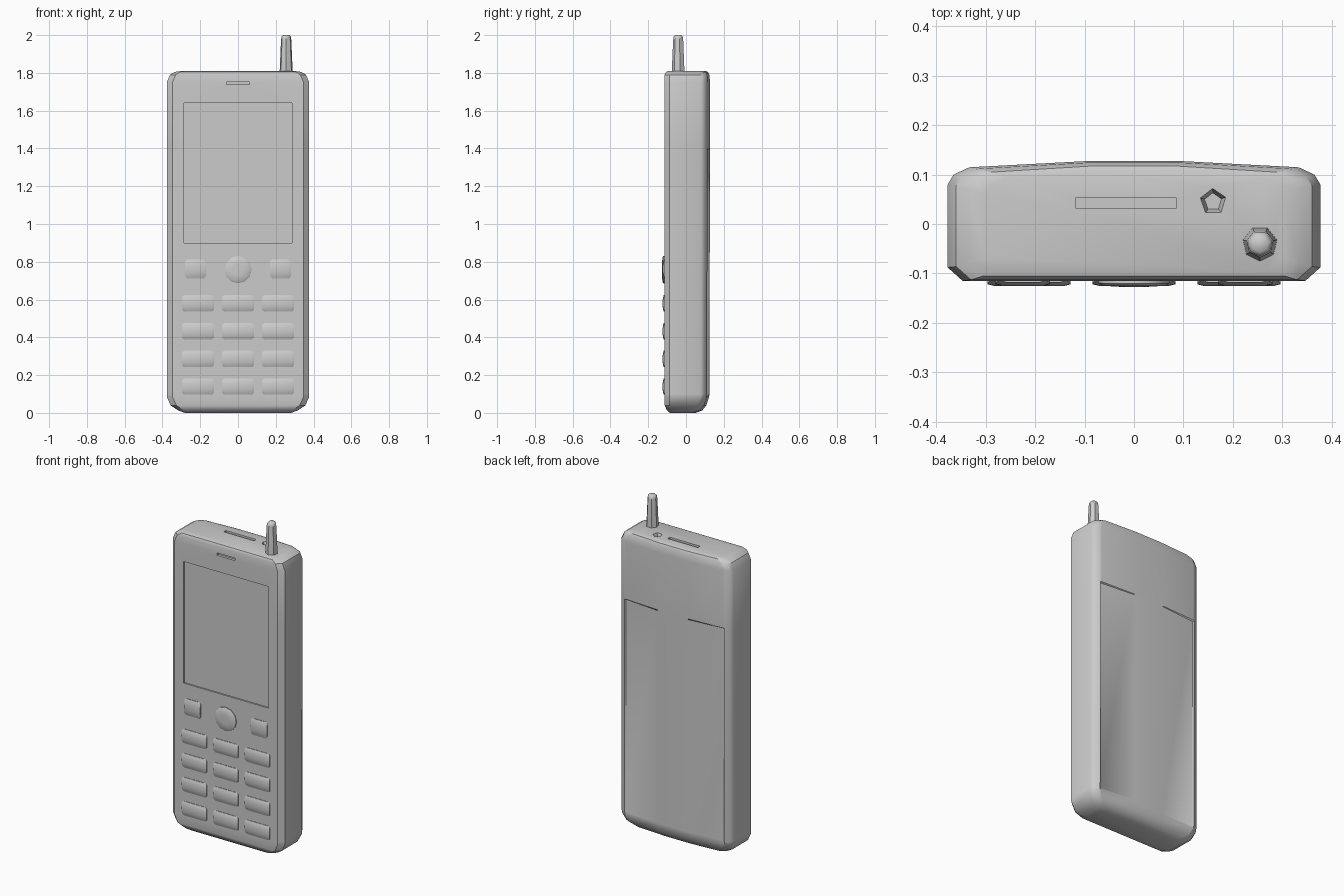
import bpy, bmesh, math

if "Cube" in bpy.data.objects:
    bpy.data.objects.remove(bpy.data.objects["Cube"])


def loft(name, rings, angle=35):
    """Skin a list of equal-length point rings and cap both ends."""
    bm = bmesh.new()
    loops = [[bm.verts.new(p) for p in r] for r in rings]
    n = len(loops[0])
    for a, b in zip(loops, loops[1:]):
        for i in range(n):
            j = (i + 1) % n
            bm.faces.new((a[i], a[j], b[j], b[i]))
    bm.faces.new(loops[0][::-1])
    bm.faces.new(loops[-1])
    bmesh.ops.recalc_face_normals(bm, faces=bm.faces)
    me = bpy.data.meshes.new(name)
    bm.to_mesh(me)
    bm.free()
    ob = bpy.data.objects.new(name, me)
    bpy.context.collection.objects.link(ob)
    smooth(ob, angle)
    return ob


def activate(ob):
    bpy.ops.object.select_all(action='DESELECT')
    ob.select_set(True)
    bpy.context.view_layer.objects.active = ob


def smooth(ob, angle):
    activate(ob)
    bpy.ops.object.shade_smooth_by_angle(angle=math.radians(angle))


def section(z, w, f, b, s=0.0):
    """Body cross-section: half width, front y, back y, cover step."""
    half = [(w - .03, f), (w, f + .027), (w, b - .047), (w - .012, b - .027),
            (w - .042, b - .013), (w - .047, b - .012 - s), (w * .27, b)]
    pts = half + [(-x, y) for x, y in reversed(half)]
    return [(x, y, z) for x, y in pts]


def cut(body, cutter):
    mod = body.modifiers.new("cut", 'BOOLEAN')
    mod.operation = 'DIFFERENCE'
    mod.solver = 'EXACT'
    mod.object = cutter
    activate(body)
    bpy.ops.object.modifier_apply(modifier=mod.name)
    bpy.data.objects.remove(cutter)


def box(x0, x1, y0, y1, z0, z1):
    return loft("cutter", [[(x0, y0, z), (x1, y0, z), (x1, y1, z), (x0, y1, z)]
                           for z in (z0, z1)])


def circle(x, y, z, r, n, turn=0.0):
    return [(x + r * math.cos(turn + 2 * math.pi * i / n),
             y + r * math.sin(turn + 2 * math.pi * i / n), z) for i in range(n)]


# Body shell with the stepped battery cover at the back
body = loft("body", [section(*r) for r in (
    (0, .28, -.085, .05), (.012, .315, -.10, .085), (.04, .357, -.113, .108),
    (.085, .377, -.115, .122), (.10, .377, -.115, .124, .008),
    (1.395, .377, -.115, .127, .008), (1.40, .377, -.115, .127),
    (1.75, .377, -.115, .127), (1.79, .36, -.113, .124),
    (1.805, .335, -.105, .117), (1.81, .30, -.095, .107))])

# Screen recess, earpiece slot, top slot and pentagonal socket
cut(body, box(-.285, .285, -.2, -.106, .90, 1.64))
cut(body, box(-.06, .06, -.2, -.10, 1.738, 1.753))
cut(body, box(-.118, .086, .032, .053, 1.785, 1.9))
cut(body, loft("cutter", [circle(.16, .045, 1.785, .018, 5, 1.6),
                          circle(.16, .045, 1.83, .034, 5, 1.6)]))
smooth(body, 35)


# Keys with a front curved from top to bottom and clipped corners
def key(name, x, z, hw, hh):
    rings = []
    for t in (-1, -.8, -.4, 0, .4, .8, 1):
        w = hw - (.01 if abs(t) == 1 else 0)
        y = -.125 + .007 * t * t
        zz = z + t * hh
        rings.append([(x - w, -.10, zz), (x - w, y + .003, zz), (x - w + .012, y, zz),
                      (x + w - .012, y, zz), (x + w, y + .003, zz), (x + w, -.10, zz)])
    return loft(name, rings, 40)


for row, z in enumerate((.58, .432, .286, .14)):
    for col, x in enumerate((-.212, 0, .212)):
        key(f"number_key_{row}_{col}", x, z, .084, .043)
key("left_soft_key", -.225, .762, .055, .05)
key("right_soft_key", .225, .762, .055, .05)

# Round navigation button
nav = [[(x, -z, y + .758) for x, y, z in circle(0, 0, d, r, 12)]
       for r, d in ((.072, .10), (.072, .12), (.064, .125), (.03, .127))]
loft("navigation_button", nav, 40)

# Stub antenna
loft("antenna", [circle(.255, -.04, z, r, 7, -1.57) for z, r in (
    (1.78, .036), (1.815, .035), (1.975, .028), (1.992, .025), (2.0, .017))], 50)
